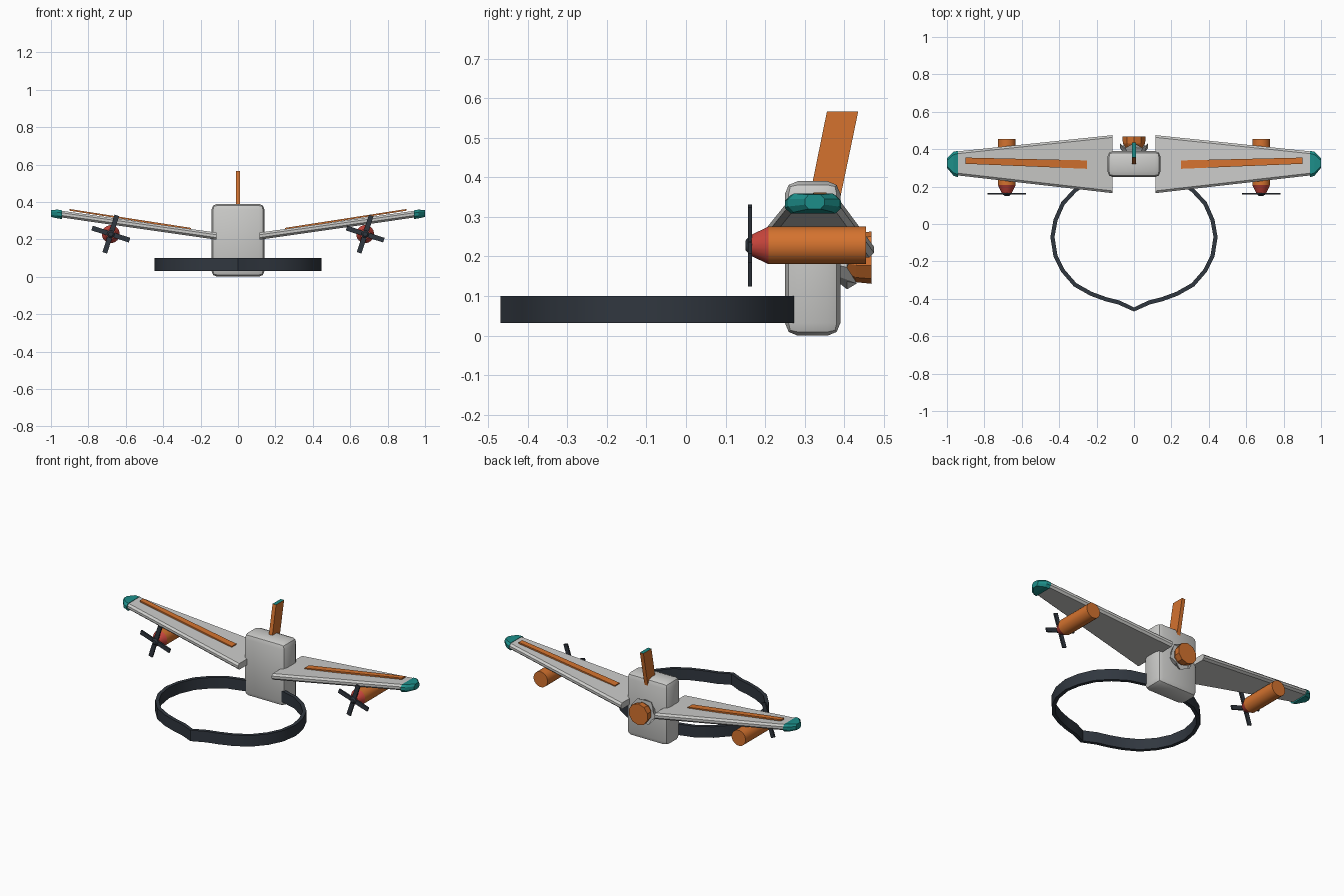
import bpy, bmesh, math
from mathutils import Matrix, Vector

if "Cube" in bpy.data.objects:
    bpy.data.objects.remove(bpy.data.objects["Cube"])


def mat(name, rgb):
    m = bpy.data.materials.new(name)
    m.diffuse_color = (*rgb, 1)
    m.use_nodes = True
    m.node_tree.nodes["Principled BSDF"].inputs["Base Color"].default_value = m.diffuse_color
    return m


GREY = mat("light_grey", (0.60, 0.60, 0.585))
ORANGE = mat("orange", (0.66, 0.17, 0.028))
TEAL = mat("teal", (0.012, 0.27, 0.25))
RED = mat("red", (0.58, 0.06, 0.045))
DARK = mat("dark_slate", (0.03, 0.038, 0.05))


def finish(name, bm, *mats, smooth=False):
    bmesh.ops.recalc_face_normals(bm, faces=bm.faces)
    me = bpy.data.meshes.new(name)
    bm.to_mesh(me)
    bm.free()
    for m in mats:
        me.materials.append(m)
    ob = bpy.data.objects.new(name, me)
    bpy.context.collection.objects.link(ob)
    if smooth:
        bpy.ops.object.select_all(action='DESELECT')
        ob.select_set(True)
        bpy.context.view_layer.objects.active = ob
        bpy.ops.object.shade_smooth_by_angle(angle=math.radians(35))
    return ob


def loft(name, rings, *mats, smooth=False, rule=None):
    """Skin closed rings of points and cap both ends."""
    bm = bmesh.new()
    vs = [[bm.verts.new(p) for p in r] for r in rings]
    n = len(vs[0])
    for a, b in zip(vs, vs[1:]):
        for i in range(n):
            bm.faces.new((a[i], a[(i + 1) % n], b[(i + 1) % n], b[i]))
    bm.faces.new(vs[0])
    bm.faces.new(vs[-1])
    bmesh.ops.recalc_face_normals(bm, faces=bm.faces)
    if rule:
        for f in bm.faces:
            f.material_index = rule(f)
    return finish(name, bm, *mats, smooth=smooth)


def turned(name, x, z, profile, m, sides=20, smooth=True, jag=0):
    """Round part along y from (y, radius) pairs."""
    rings = []
    for k, (y, r) in enumerate(profile):
        ring = []
        for i in range(sides):
            a = 2 * math.pi * (i + 0.5) / sides
            yy = y - (jag if k and i % 2 else 0)
            ring.append((x + r * math.cos(a), yy, z + r * math.sin(a)))
        rings.append(ring)
    return loft(name, rings, m, smooth=smooth)


def box(name, size, matrix, m, bevel=0, segments=1, smooth=False):
    bm = bmesh.new()
    bmesh.ops.create_cube(bm, size=1)
    bmesh.ops.scale(bm, vec=size, verts=bm.verts)
    if bevel:
        bmesh.ops.bevel(bm, geom=bm.edges[:], offset=bevel, segments=segments,
                        affect='EDGES', profile=0.5)
    bm.transform(matrix)
    return finish(name, bm, m, smooth=smooth)


# Central body
box("body", (0.285, 0.14, 0.39), Matrix.Translation((0, 0.32, 0.195)), GREY,
    0.032, 2, smooth=True)


def wing_section(x, y0, y1, z0, z1, c):
    """Chamfered wing cross-section."""
    h = (z1 - z0) * 0.3
    return [(x, y0, z0 + h), (x, y0 + c, z0), (x, y1 - c, z0), (x, y1, z0 + h),
            (x, y1, z1 - h), (x, y1 - c, z1), (x, y0 + c, z1), (x, y0, z1 - h)]


for side, s in (("right", 1), ("left", -1)):
    # Wing, with its pointed tip cap
    loft(side + "_wing", [wing_section(s * 0.115, 0.165, 0.475, 0.198, 0.236, 0.012),
                          wing_section(s * 0.945, 0.26, 0.388, 0.317, 0.353, 0.012)], GREY)
    loft(side + "_wing_tip", [wing_section(s * 0.94, 0.25, 0.392, 0.308, 0.355, 0.015),
                              wing_section(s * 0.965, 0.258, 0.386, 0.312, 0.359, 0.015),
                              wing_section(s * 1.0, 0.30, 0.35, 0.320, 0.356, 0.01)], TEAL)

    # Painted strip on the wing top
    def strip(x, y0, y1, z):
        return [(s * x, y0, z - 0.009), (s * x, y1, z - 0.009), (s * x, y1, z), (s * x, y0, z)]
    loft(side + "_wing_stripe", [strip(0.25, 0.295, 0.34, 0.261),
                                 strip(0.9, 0.322, 0.355, 0.362)], ORANGE)

    # Engine, nose cone and propeller
    ex, ez = s * 0.68, 0.228
    turned(side + "_engine", ex, ez, [(0.208, 0.048), (0.455, 0.048)], ORANGE)
    turned(side + "_engine_nose", ex, ez, [(0.165, 0.027), (0.208, 0.048)], RED)
    turned(side + "_propeller_hub", ex, ez, [(0.15, 0.012), (0.157, 0.02), (0.17, 0.02)], DARK)
    for k in range(2):
        rot = Matrix.Rotation(math.radians(18 + 90 * k), 4, 'Y')
        box(f"{side}_propeller_blade_{k + 1}", (0.026, 0.01, 0.21),
            Matrix.Translation((ex, 0.162, ez)) @ rot, DARK)

# Tail fin: side profile extruded across x, teal on the top face
fin = [(0.31, 0.34), (0.388, 0.34), (0.435, 0.566), (0.356, 0.566)]
loft("tail_fin", [[(x, y, z) for y, z in fin] for x in (-0.012, 0.012)], ORANGE, TEAL,
     rule=lambda f: 1 if f.normal.z > 0.9 else 0)

# Rear exhaust: jagged collar and flared nozzle
turned("exhaust_collar", 0, 0.197, [(0.375, 0.055), (0.432, 0.08)], GREY, 10, False, 0.025)
turned("exhaust_nozzle", 0, 0.197, [(0.38, 0.03), (0.43, 0.062), (0.468, 0.066)], ORANGE, 10, False)

# Open hoop in front of the body
half = [(0.125, 0.265), (0.23, 0.235), (0.315, 0.18), (0.38, 0.11), (0.42, 0.02), (0.436, -0.07),
        (0.42, -0.17), (0.38, -0.25), (0.315, -0.325), (0.23, -0.373), (0.15, -0.402), (0.08, -0.42)]
path = half + [(0, -0.457)] + [(-x, y) for x, y in reversed(half)]
path = [Vector(p) for p in path]
rings = []
for i, p in enumerate(path):
    d = (path[min(i + 1, len(path) - 1)] - path[max(i - 1, 0)]).normalized()
    n = Vector((-d.y, d.x)) * 0.011
    a, b = p + n, p - n
    rings.append([(a.x, a.y, 0.032), (b.x, b.y, 0.032), (b.x, b.y, 0.1), (a.x, a.y, 0.1)])
loft("front_hoop", rings, DARK, smooth=True)
